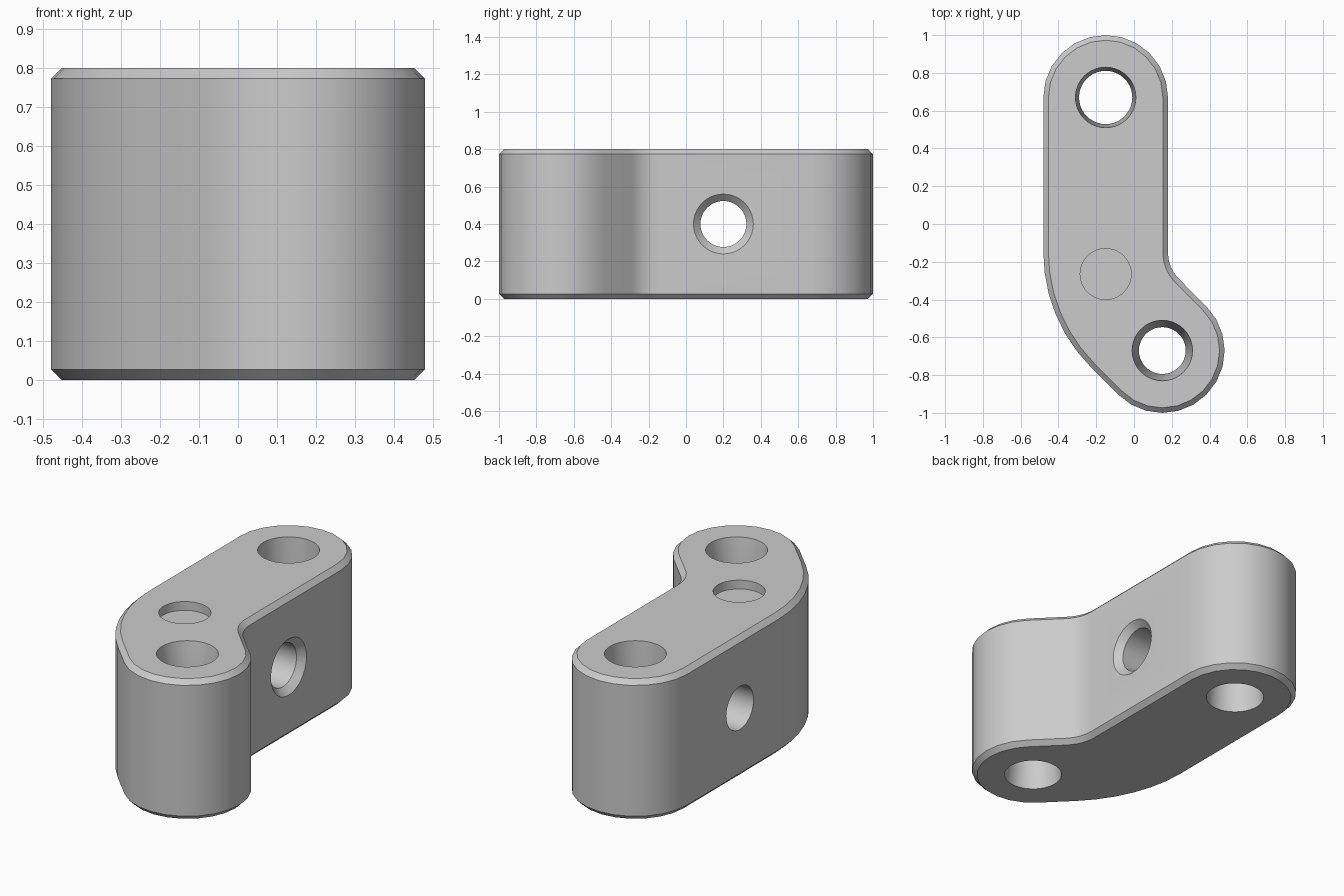
import bpy
import bmesh
from math import cos, sin, radians, pi
from mathutils import Matrix

cube = bpy.data.objects.get("Cube")
if cube:
    bpy.data.objects.remove(cube, do_unlink=True)

HEIGHT = 0.8
CHAMFER = 0.027
END_RADIUS = 0.33
BACK_END = (-0.15, 0.67)
FRONT_END = (0.15, -0.67)
BEND = (0.38, -0.15)

grey = bpy.data.materials.new("light_grey")
grey.use_nodes = True
colour = (0.6, 0.6, 0.6, 1)
grey.diffuse_color = colour
grey.node_tree.nodes["Principled BSDF"].inputs["Base Color"].default_value = colour


def arc(centre, radius, start, end, steps):
    angles = [radians(start + (end - start) * i / steps) for i in range(steps + 1)]
    return [(centre[0] + radius * cos(a), centre[1] + radius * sin(a)) for a in angles]


def circle(centre, radius, sides=40):
    return arc(centre, radius, 0, 360, sides)[:-1]


def outline(inset):
    """Bent bar with round ends, shrunk evenly by inset."""
    r = END_RADIUS - inset
    return (arc(BACK_END, r, 0, 180, 12)
            + arc(BEND, 0.53 + r, 180, 225, 6)
            + arc(FRONT_END, r, 225, 405, 12)
            + arc(BEND, 0.53 - r, 225, 180, 6))


def loft(name, levels, matrix=Matrix()):
    """Solid through stacked loops, given as (height, points)."""
    bm = bmesh.new()
    rings = [[bm.verts.new((x, y, z)) for x, y in pts] for z, pts in levels]
    for low, high in zip(rings, rings[1:]):
        n = len(low)
        for i in range(n):
            j = (i + 1) % n
            bm.faces.new((low[i], low[j], high[j], high[i]))
    bm.faces.new(rings[0][::-1])
    bm.faces.new(rings[-1])
    bm.transform(matrix)
    bmesh.ops.recalc_face_normals(bm, faces=bm.faces)
    mesh = bpy.data.meshes.new(name)
    bm.to_mesh(mesh)
    bm.free()
    mesh.materials.append(grey)
    obj = bpy.data.objects.new(name, mesh)
    bpy.context.collection.objects.link(obj)
    return obj


def bore(name, centre, profile, matrix=Matrix()):
    return loft(name, [(z, circle(centre, r)) for z, r in profile], matrix)


# Bent bar with chamfered rims
body = loft("bent_link_body", [
    (0, outline(CHAMFER)), (CHAMFER, outline(0)),
    (HEIGHT - CHAMFER, outline(0)), (HEIGHT, outline(CHAMFER))])

# Waisted bores at the ends, shallow pocket at the bend, countersunk cross hole
across = Matrix.Translation((0, 0.2, HEIGHT / 2)) @ Matrix.Rotation(pi / 2, 4, 'Y')
cutters = [
    bore("back_bore", BACK_END, [(-0.02, 0.155), (0.4, 0.141), (0.82, 0.161)]),
    bore("front_bore", FRONT_END, [(-0.02, 0.156), (0.25, 0.124), (0.55, 0.124), (0.82, 0.163)]),
    bore("pocket", (-0.15, -0.265), [(0.75, 0.135), (0.85, 0.135)]),
    bore("cross_hole", (0, 0), [(-0.6, 0.123), (0.143, 0.123), (0.2, 0.18)], across),
]
for cutter in cutters:
    cutter.hide_render = True
    cut = body.modifiers.new(cutter.name, 'BOOLEAN')
    cut.operation = 'DIFFERENCE'
    cut.solver = 'EXACT'
    cut.object = cutter

bpy.ops.object.select_all(action='DESELECT')
body.select_set(True)
bpy.context.view_layer.objects.active = body
for cutter in cutters:
    bpy.ops.object.modifier_apply(modifier=cutter.name)
    bpy.data.objects.remove(cutter, do_unlink=True)
bpy.ops.object.shade_smooth_by_angle(angle=radians(30))
